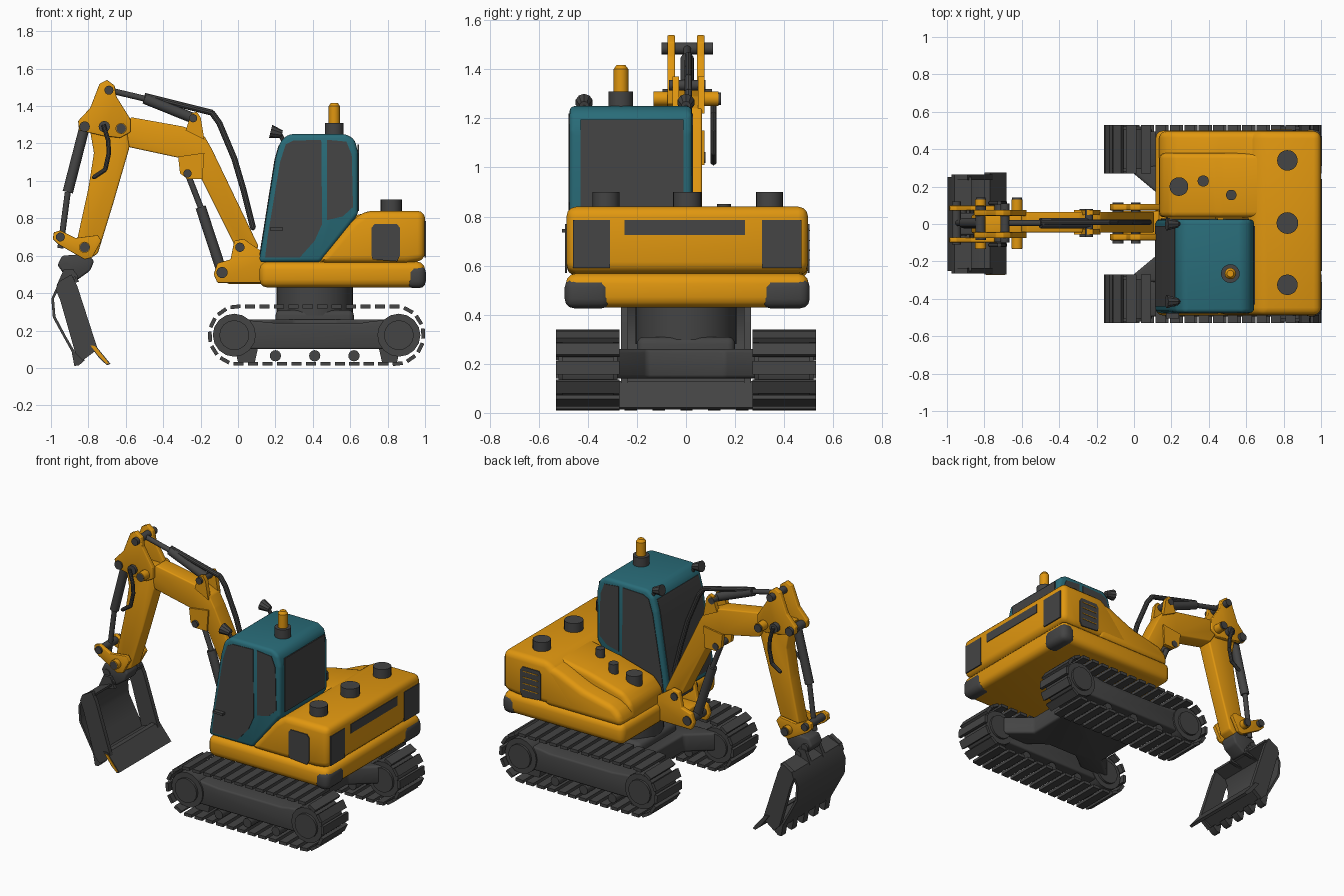
import bpy, bmesh, math
from mathutils import Vector, Matrix


def material(name, rgb):
    m = bpy.data.materials.new(name)
    m.diffuse_color = (*rgb, 1)
    return m


ORANGE = material("orange paint", (0.75, 0.31, 0.005))
TEAL = material("teal paint", (0.022, 0.15, 0.19))
DARK = material("dark grey", (0.058, 0.058, 0.058))


def finish(name, bm, mat, bevel=0.0):
    bmesh.ops.recalc_face_normals(bm, faces=bm.faces)
    if bevel:
        bmesh.ops.bevel(bm, geom=list(bm.edges), offset=bevel, segments=3,
                        profile=0.5, affect='EDGES', clamp_overlap=True)
    me = bpy.data.meshes.new(name)
    bm.to_mesh(me)
    bm.free()
    me.materials.append(mat)
    ob = bpy.data.objects.new(name, me)
    bpy.context.collection.objects.link(ob)
    return ob


def prism(name, pts, a, b, mat, bevel=0.0, axis='y'):
    """Outline in (x, z) pushed along y, or in (x, y) pushed along z."""
    bm = bmesh.new()
    place = (lambda p, d: (p[0], d, p[1])) if axis == 'y' else (lambda p, d: (p[0], p[1], d))
    lo = [bm.verts.new(place(p, a)) for p in pts]
    hi = [bm.verts.new(place(p, b)) for p in pts]
    bm.faces.new(lo)
    bm.faces.new(hi)
    for i in range(len(pts)):
        j = (i + 1) % len(pts)
        bm.faces.new((lo[i], lo[j], hi[j], hi[i]))
    return finish(name, bm, mat, bevel)


def box(name, x0, x1, y0, y1, z0, z1, mat, bevel=0.0):
    return prism(name, [(x0, z0), (x1, z0), (x1, z1), (x0, z1)], y0, y1, mat, bevel)


def add_rod(bm, a, b, r, r2=None, seg=16):
    a, b = Vector(a), Vector(b)
    d = b - a
    m = Matrix.Translation((a + b) / 2) @ d.to_track_quat('Z', 'Y').to_matrix().to_4x4()
    bmesh.ops.create_cone(bm, cap_ends=True, segments=seg, radius1=r,
                          radius2=r if r2 is None else r2, depth=d.length, matrix=m)


def rod(name, a, b, r, mat, r2=None, seg=16):
    bm = bmesh.new()
    add_rod(bm, a, b, r, r2, seg)
    return finish(name, bm, mat)


def hose(name, pts, r, mat):
    bm = bmesh.new()
    for p, q in zip(pts, pts[1:]):
        add_rod(bm, p, q, r, seg=10)
        bmesh.ops.create_icosphere(bm, subdivisions=1, radius=r, matrix=Matrix.Translation(q))
    return finish(name, bm, mat)


def pin(name, x, z, half, r, mat=DARK, y=0.0):
    return rod(name, (x, y - half, z), (x, y + half, z), r, mat)


# --- Crawler tracks: pads round a stadium path, frame, wheels and rollers
XA, XB, ZC, R, PADS = 0.003, 0.837, 0.175, 0.153, 34
L = XB - XA
TOTAL = 2 * L + 2 * math.pi * R


def track_point(s):
    if s < L:
        return XA + s, ZC - R, 0.0
    s -= L
    if s < math.pi * R:
        t = s / R
        return XB + R * math.sin(t), ZC - R * math.cos(t), t
    s -= math.pi * R
    if s < L:
        return XB - s, ZC + R, math.pi
    t = (s - L) / R
    return XA - R * math.sin(t), ZC + R * math.cos(t), math.pi + t


for sgn, side in ((-1, "near"), (1, "far")):
    bm = bmesh.new()
    for i in range(PADS):
        x, z, t = track_point(i * TOTAL / PADS)
        m = Matrix.Translation((x, sgn * 0.4, z)) @ Matrix.Rotation(-t, 4, 'Y')
        bmesh.ops.create_cube(bm, size=1, matrix=m @ Matrix.Diagonal((0.054, 0.26, 0.02, 1)))
    finish("track_pads_" + side, bm, DARK)
    y0, y1 = sorted((sgn * 0.3, sgn * 0.495))
    prism("track_frame_" + side, [(-0.06, 0.1), (0.92, 0.1), (0.92, 0.22), (0.84, 0.26), (0.72, 0.25),
          (0.66, 0.24), (0.2, 0.24), (0.1, 0.25), (0.0, 0.26), (-0.06, 0.22)], y0, y1, DARK, 0.012)
    for x in (-0.02, 0.86):
        pin("track_wheel_" + side, x, ZC, 0.105, 0.115, y=sgn * 0.4)
        pin("wheel_hub_" + side, x, ZC, 0.12, 0.08, y=sgn * 0.4)
    for x0, x1 in ((-0.02, 0.11), (0.75, 0.87)):
        y0, y1 = sorted((sgn * 0.36, sgn * 0.44))
        prism("track_guide_" + side, [(x0, 0.12), (x0 + 0.02, 0.03), (x1 - 0.02, 0.03), (x1, 0.12)],
              y0, y1, DARK)
    for x in (0.2, 0.41, 0.62):
        pin("roller_" + side, x, 0.065, 0.09, 0.03, y=sgn * 0.4)

# --- Undercarriage legs and slewing ring
half = [(-0.05, 0.31), (0.18, 0.31), (0.3, 0.22), (0.52, 0.22), (0.64, 0.31), (0.87, 0.31), (0.69, 0.16)]
prism("carbody", [(0.13, 0.16)] + half + [(0.69, -0.16)] + [(x, -y) for x, y in half[-2::-1]]
      + [(0.13, -0.16)], 0.14, 0.26, DARK, 0.015, axis='z')
box("carbody_hub", 0.2, 0.62, -0.2, 0.2, 0.16, 0.31, DARK, 0.03)
rod("slewing_ring", (0.41, 0, 0.28), (0.41, 0, 0.45), 0.205, DARK, seg=32)

# --- Upper body: platform, counterweight and hood with a lower outer shoulder
box("platform", 0.115, 1.0, -0.49, 0.5, 0.43, 0.568, ORANGE, 0.042)
prism("rear_body", [(0.42, 0.56), (0.61, 0.79), (0.68, 0.84), (1.0, 0.84), (1.0, 0.575), (0.9, 0.56)],
      -0.487, 0.497, ORANGE, 0.04)
prism("side_hood", [(0.13, 0.55), (0.14, 0.65), (0.2, 0.715), (0.45, 0.785), (0.7, 0.83), (0.7, 0.55)],
      0.035, 0.38, ORANGE, 0.03)
prism("hood_shoulder", [(0.13, 0.55), (0.14, 0.62), (0.2, 0.67), (0.42, 0.72), (0.6, 0.8), (0.7, 0.82), (0.7, 0.55)],
      0.2, 0.496, ORANGE, 0.04)
for y0, y1 in ((-0.494, -0.305), (0.305, 0.504)):
    box("rear_corner_bumper", 0.9, 1.004, y0, y1, 0.426, 0.55, DARK, 0.038)
# vents as thin plates
for y0, y1 in ((-0.493, -0.485), (0.495, 0.503)):
    prism("side_vent", [(0.72, 0.58), (0.85, 0.57), (0.865, 0.6), (0.865, 0.75), (0.85, 0.77), (0.73, 0.77),
          (0.715, 0.75), (0.715, 0.6)], y0, y1, DARK)
for y0, y1 in ((-0.46, -0.31), (0.31, 0.47)):
    box("rear_vent", 0.996, 1.004, y0, y1, 0.59, 0.785, DARK)
box("rear_slot", 0.996, 1.004, -0.25, 0.24, 0.725, 0.785, DARK)
for z in (0.62, 0.66, 0.70, 0.74):
    box("vent_slat", 0.735, 0.845, 0.498, 0.506, z, z + 0.005, ORANGE)
# caps and fillers on top
for x, y, z, r in ((0.82, 0.34, 0.9, 0.055), (0.82, 0.005, 0.9, 0.058), (0.82, -0.325, 0.9, 0.055),
                   (0.24, 0.2, 0.775, 0.05), (0.37, 0.23, 0.82, 0.03), (0.52, 0.155, 0.85, 0.028)):
    rod("cap", (x, y, z - 0.09), (x, y, z), r, DARK, seg=20)

# --- Cab with windows
prism("cab", [(0.112, 0.565), (0.2, 1.12), (0.225, 1.21), (0.27, 1.25), (0.58, 1.25), (0.625, 1.22),
      (0.642, 1.15), (0.642, 0.82), (0.44, 0.565)], -0.475, 0.025, TEAL, 0.022)
for y0, y1 in ((-0.479, -0.473), (0.023, 0.029)):
    prism("door_window", [(0.145, 0.59), (0.158, 0.7), (0.225, 1.1), (0.255, 1.195), (0.295, 1.215), (0.445, 1.22),
          (0.45, 0.77), (0.41, 0.68), (0.33, 0.59)], y0, y1, DARK)
    prism("rear_side_window", [(0.475, 1.22), (0.58, 1.21), (0.608, 1.14), (0.615, 0.86), (0.56, 0.81),
          (0.475, 0.79)], y0, y1, DARK)


def front_x(z):
    return 0.112 + (z - 0.565) * 0.1586


prism("windshield", [(front_x(0.6) - 0.004, 0.6), (front_x(1.115) - 0.004, 1.115), (0.217, 1.19), (0.225, 1.19),
      (front_x(1.115) + 0.004, 1.115), (front_x(0.6) + 0.004, 0.6)], -0.44, -0.01, DARK)
box("rear_window", 0.638, 0.646, -0.43, -0.01, 0.84, 1.195, DARK)
for y in (-0.415, 0.0):
    rod("work_light", (0.175, y, 1.265), (0.235, y, 1.25), 0.036, DARK, 0.02, seg=10)
    rod("light_stem", (0.22, y, 1.26), (0.25, y, 1.2), 0.012, DARK, seg=8)
box("door_handle", 0.17, 0.24, -0.505, -0.475, 0.735, 0.75, DARK)
rod("beacon_base", (0.515, -0.265, 1.24), (0.515, -0.265, 1.31), 0.05, DARK, seg=20)
rod("beacon", (0.515, -0.265, 1.3), (0.515, -0.265, 1.4), 0.03, ORANGE, seg=20)
rod("beacon_tip", (0.515, -0.265, 1.4), (0.515, -0.265, 1.417), 0.03, ORANGE, 0.018, seg=20)

# --- Boom and its foot
prism("boom", [(0.0, 0.62), (0.06, 0.59), (0.11, 0.65), (-0.14, 1.17), (-0.18, 1.24), (-0.29, 1.29), (-0.57, 1.34),
      (-0.64, 1.28), (-0.58, 1.18), (-0.3, 1.12), (-0.2, 1.02)], -0.045, 0.065, ORANGE, 0.008)
box("boom_foot_block", -0.06, 0.2, -0.06, 0.07, 0.45, 0.56, ORANGE, 0.01)
for y, k in ((-0.07, -1), (0.09, 1)):
    prism("boom_foot_plate", [(-0.13, 0.5), (-0.11, 0.455), (0.16, 0.455), (0.16, 0.6), (0.03, 0.69), (-0.02, 0.68),
          (-0.04, 0.58), (-0.11, 0.56)], y - 0.017, y + 0.017, ORANGE, 0.006)
    a, b = 0.01 + k * 0.052 - 0.014, 0.01 + k * 0.052 + 0.014
    prism("boom_top_lug", [(-0.28, 1.27), (-0.25, 1.36), (-0.22, 1.37), (-0.2, 1.34), (-0.18, 1.22)], a, b, ORANGE)
    prism("boom_lower_lug", [(-0.32, 1.13), (-0.31, 1.04), (-0.27, 1.01), (-0.19, 1.01), (-0.18, 1.15)],
          a, b, ORANGE)
for x, z, h, r in ((-0.085, 0.51, 0.11, 0.03), (0.01, 0.645, 0.11, 0.025), (-0.27, 1.04, 0.075, 0.022),
                   (-0.24, 1.335, 0.075, 0.022), (-0.82, 1.29, 0.09, 0.028), (-0.715, 1.29, 0.1, 0.03),
                   (-0.625, 1.28, 0.138, 0.026), (-0.69, 1.485, 0.105, 0.024), (-0.95, 0.7, 0.115, 0.024),
                   (-0.82, 0.645, 0.138, 0.026), (-0.92, 0.54, 0.07, 0.025), (-0.88, 0.49, 0.08, 0.022)):
    pin("pin", x, z, h, r, y=0.005)
for x, z in ((-0.625, 1.28), (-0.82, 0.645)):
    pin("pin_boss", x, z, 0.132, 0.03, ORANGE)

# --- Stick with head plates and bucket linkage
prism("stick", [(-0.8, 1.32), (-0.6, 1.32), (-0.58, 1.18), (-0.67, 0.87), (-0.75, 0.61), (-0.82, 0.57),
      (-0.87, 0.64), (-0.8, 0.96), (-0.77, 1.15)], -0.05, 0.05, ORANGE, 0.01)
for y in (-0.06, 0.06):
    prism("stick_head_plate", [(-0.85, 1.27), (-0.855, 1.32), (-0.79, 1.39), (-0.74, 1.52), (-0.7, 1.54),
          (-0.66, 1.51), (-0.65, 1.45), (-0.575, 1.33), (-0.575, 1.26), (-0.63, 1.23), (-0.72, 1.24)],
          y - 0.016, y + 0.016, ORANGE, 0.005)
    s = math.copysign(0.085, y)
    prism("bucket_link", [(-0.99, 0.69), (-0.985, 0.725), (-0.95, 0.735), (-0.87, 0.695), (-0.75, 0.71),
          (-0.73, 0.68), (-0.78, 0.59), (-0.82, 0.58), (-0.96, 0.66)], s - 0.013, s + 0.013, ORANGE, 0.004)
    s = math.copysign(0.112, y)
    hose("stick_hose", [(-0.72, s, 1.3), (-0.695, s, 1.22), (-0.69, s, 1.15), (-0.71, s, 1.06), (-0.77, s, 1.02)],
         0.012, DARK)
prism("coupler", [(-0.965, 0.55), (-0.94, 0.6), (-0.8, 0.61), (-0.77, 0.57), (-0.79, 0.52), (-0.86, 0.47),
      (-0.93, 0.5)], -0.06, 0.06, DARK, 0.012)

# --- Hydraulic cylinders and hose
for name, a, m, b in (("boom_ram", (-0.085, 0.51), (-0.2, 0.86), (-0.27, 1.04)),
                      ("bucket_ram", (-0.82, 1.29), (-0.91, 0.94), (-0.95, 0.64)),
                      ("stick_ram", (-0.24, 1.335), (-0.5, 1.44), (-0.69, 1.485))):
    p, q, r = [(v[0], 0.005, v[1]) for v in (a, m, b)]
    rod(name + "_barrel", p, q, 0.028, DARK)
    rod(name + "_rod", q, r, 0.016, DARK)
hose("boom_hose", [(-0.5, 0.01, 1.455), (-0.3, 0.01, 1.405), (-0.14, 0.01, 1.365), (-0.1, 0.01, 1.31),
     (-0.02, 0.01, 1.12), (0.03, 0.01, 0.95), (0.08, 0.01, 0.75)], 0.016, DARK)

# --- Bucket: side plates, curved shell, wide lip and teeth
for y in (-0.25, 0.25):
    prism("bucket_side", [(-0.975, 0.42), (-0.96, 0.46), (-0.89, 0.5), (-0.86, 0.44), (-0.75, 0.1), (-0.83, 0.04),
          (-0.87, 0.08), (-0.95, 0.36)], y - 0.014, y + 0.014, DARK)
curve = [(-0.87, 0.49), (-0.96, 0.455), (-0.998, 0.37), (-0.99, 0.27), (-0.93, 0.16), (-0.88, 0.07)]
inner = [(-0.87, 0.475), (-0.95, 0.442), (-0.984, 0.37), (-0.976, 0.275), (-0.918, 0.166), (-0.868, 0.08)]
prism("bucket_shell", curve + inner[::-1], -0.25, 0.25, DARK)
prism("bucket_floor", [(-0.882, 0.075), (-0.868, 0.09), (-0.79, 0.12), (-0.77, 0.095), (-0.85, 0.05)],
      -0.25, 0.25, DARK)
prism("bucket_lip", [(-0.8, 0.13), (-0.77, 0.13), (-0.682, 0.022), (-0.7, 0.014), (-0.74, 0.05)],
      -0.27, 0.275, DARK)
prism("lip_end_plate", [(-0.79, 0.12), (-0.765, 0.118), (-0.69, 0.024), (-0.702, 0.022), (-0.74, 0.058)],
      -0.273, -0.269, ORANGE)
for i in range(5):
    y = -0.225 + i * 0.1135
    prism("bucket_tooth", [(-0.89, 0.09), (-0.84, 0.06), (-0.82, 0.04), (-0.85, 0.014), (-0.875, 0.01)],
          y - 0.025, y + 0.025, DARK)
for y in (-0.07, 0.07):
    prism("bucket_ear", [(-0.97, 0.44), (-0.93, 0.53), (-0.88, 0.53), (-0.85, 0.46)], y - 0.012, y + 0.012, DARK)

# --- Smooth rounded surfaces, keep hard edges
bpy.ops.object.select_all(action='SELECT')
bpy.context.view_layer.objects.active = bpy.data.objects["cab"]
bpy.ops.object.shade_smooth_by_angle(angle=math.radians(32))
